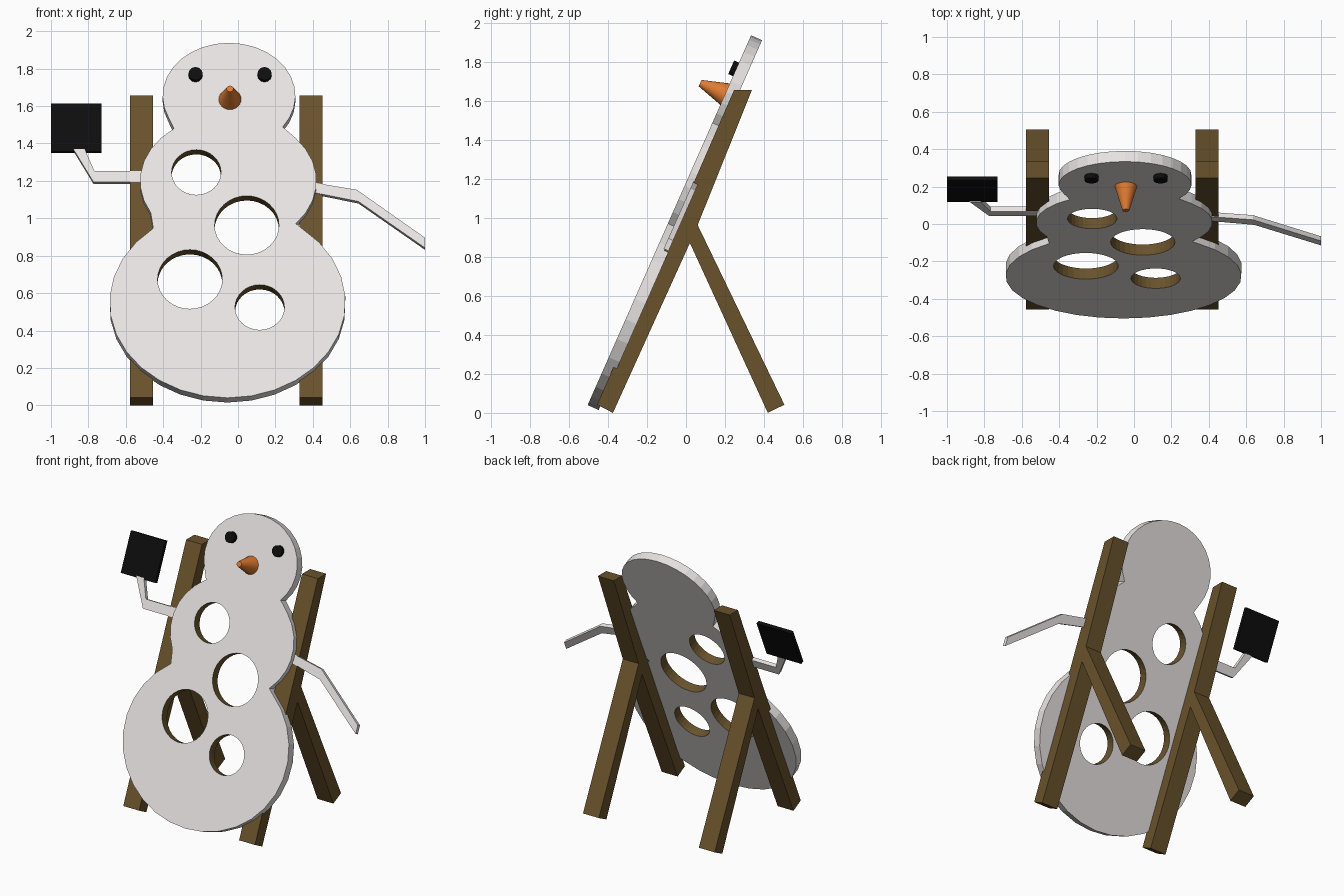
import bpy, bmesh, math
from mathutils import Vector

if "Cube" in bpy.data.objects:
    bpy.data.objects.remove(bpy.data.objects["Cube"])

SLOPE, Y0, Z0 = 0.442, -0.505, 0.04            # leaning front plane of the board
COS = 1 / math.sqrt(1 + SLOPE * SLOPE)
INTO = Vector((0, COS, -SLOPE * COS))          # direction into the board


def material(name, rgb):
    m = bpy.data.materials.new(name)
    m.diffuse_color = (*rgb, 1)
    m.use_nodes = True
    m.node_tree.nodes["Principled BSDF"].inputs["Base Color"].default_value = m.diffuse_color
    return m


WHITE = material("off_white", (0.80, 0.77, 0.76))
WOOD = material("wood", (0.14, 0.085, 0.025))
BLACK = material("black", (0.004, 0.004, 0.004))
ORANGE = material("orange", (0.75, 0.20, 0.03))


def finish(bm, name, *mats):
    bmesh.ops.recalc_face_normals(bm, faces=bm.faces)
    me = bpy.data.meshes.new(name)
    bm.to_mesh(me)
    bm.free()
    for m in mats:
        me.materials.append(m)
    ob = bpy.data.objects.new(name, me)
    bpy.context.collection.objects.link(ob)
    return ob


def on_plane(x, z, depth):
    """Point seen at (x, z) from the front, on the plane 'depth' behind the board face."""
    return Vector((x, Y0 + (z - Z0) * SLOPE + depth / COS, z))


def arc(cx, cz, rx, rz, a0, a1, n):
    angles = [math.radians(a0 + (a1 - a0) * i / n) for i in range(n)]
    return [(cx + rx * math.cos(a), cz + rz * math.sin(a)) for a in angles]


def prism(name, loops, offset, *mats):
    """Extrude an outline (first loop) with holes (other loops) by offset."""
    bm = bmesh.new()
    fronts, edges = [], []
    for loop in loops:
        vs = [bm.verts.new(p) for p in loop]
        edges += [bm.edges.new((vs[i - 1], vs[i])) for i in range(len(vs))]
        fronts.append(vs)
    p = loops[0]
    if len(loops) > 1:
        bmesh.ops.triangle_fill(bm, use_beauty=True, use_dissolve=False,
                                edges=edges, normal=-INTO)
    else:
        bm.faces.new(fronts[0])
    caps = list(bm.faces)
    twin = {v: bm.verts.new(v.co + offset) for vs in fronts for v in vs}
    for f in caps:
        bm.faces.new([twin[v] for v in reversed(f.verts)])
    for k, vs in enumerate(fronts):
        for i in range(len(vs)):
            a, b = vs[i - 1], vs[i]
            f = bm.faces.new((a, b, twin[b], twin[a]))
            f.material_index = 1 if k else 0
    return finish(bm, name, *mats)


def slab(name, loops, d0, d1, *mats):
    pts = [[on_plane(x, z, d0) for x, z in loop] for loop in loops]
    return prism(name, pts, INTO * (d1 - d0), *mats)


def cone(name, x, z, r1, r2, length, sides, mat):
    """Round peg standing out of the board face."""
    bm = bmesh.new()
    bmesh.ops.create_cone(bm, cap_ends=True, segments=sides, radius1=r1, radius2=r2,
                          depth=length)
    bmesh.ops.translate(bm, verts=bm.verts, vec=(0, 0, length / 2))
    rot = (-INTO).to_track_quat('Z', 'Y').to_matrix()
    bmesh.ops.rotate(bm, verts=bm.verts, matrix=rot)
    bmesh.ops.translate(bm, verts=bm.verts, vec=on_plane(x, z, 0))
    return finish(bm, name, mat)


# board: three stacked ovals with four throwing holes
outline = (arc(-0.056, 0.55, 0.631, 0.51, 129, 411, 24)
           + arc(-0.052, 1.20, 0.472, 0.355, -40, 52, 8)
           + arc(-0.048, 1.655, 0.355, 0.283, -36, 216, 22)
           + arc(-0.052, 1.20, 0.472, 0.355, 128, 220, 8))
holes = [(-0.223, 1.246, 0.132), (0.047, 0.963, 0.172),
         (-0.257, 0.674, 0.173), (0.116, 0.524, 0.132)]
loops = [outline] + [arc(x, z, r, r * COS, 0, 360, 32) for x, z, r in holes]
slab("board", loops, 0, 0.062, WHITE, WOOD)

# arms
slab("bent_arm", [[(-0.50, 1.254), (-0.768, 1.254), (-0.82, 1.37), (-0.88, 1.37),
                   (-0.773, 1.195), (-0.50, 1.195)]], 0.033, 0.060, WHITE)
slab("lowered_arm", [[(0.38, 1.195), (0.636, 1.152), (1.0, 0.896), (1.0, 0.842),
                      (0.644, 1.09), (0.38, 1.143)]], 0.033, 0.060, WHITE)

# square plate held by the bent arm
slab("hand_plate", [[(-1.0, 1.358), (-0.73, 1.358), (-0.73, 1.615), (-1.0, 1.615)]],
     0.037, 0.062, BLACK)

# face
for side, x in (("left", -0.227), ("right", 0.142)):
    cone(side + "_eye", x, 1.763, 0.038, 0.038, 0.027, 12, BLACK)
nose = cone("nose", -0.043, 1.636, 0.06, 0.018, 0.14, 24, ORANGE)
for f in nose.data.polygons:
    f.use_smooth = len(f.vertices) == 4

# A-frame stands
stand = [(-0.456, 0.042), (-0.375, 0.0), (0.02, 0.872), (0.42, 0.0), (0.505, 0.042),
         (0.06, 0.964), (0.338, 1.656), (0.246, 1.656)]
for side, x in (("left", -0.578), ("right", 0.328)):
    prism(side + "_stand", [[Vector((x, y, z)) for y, z in stand]],
          Vector((0.124, 0, 0)), WOOD)
